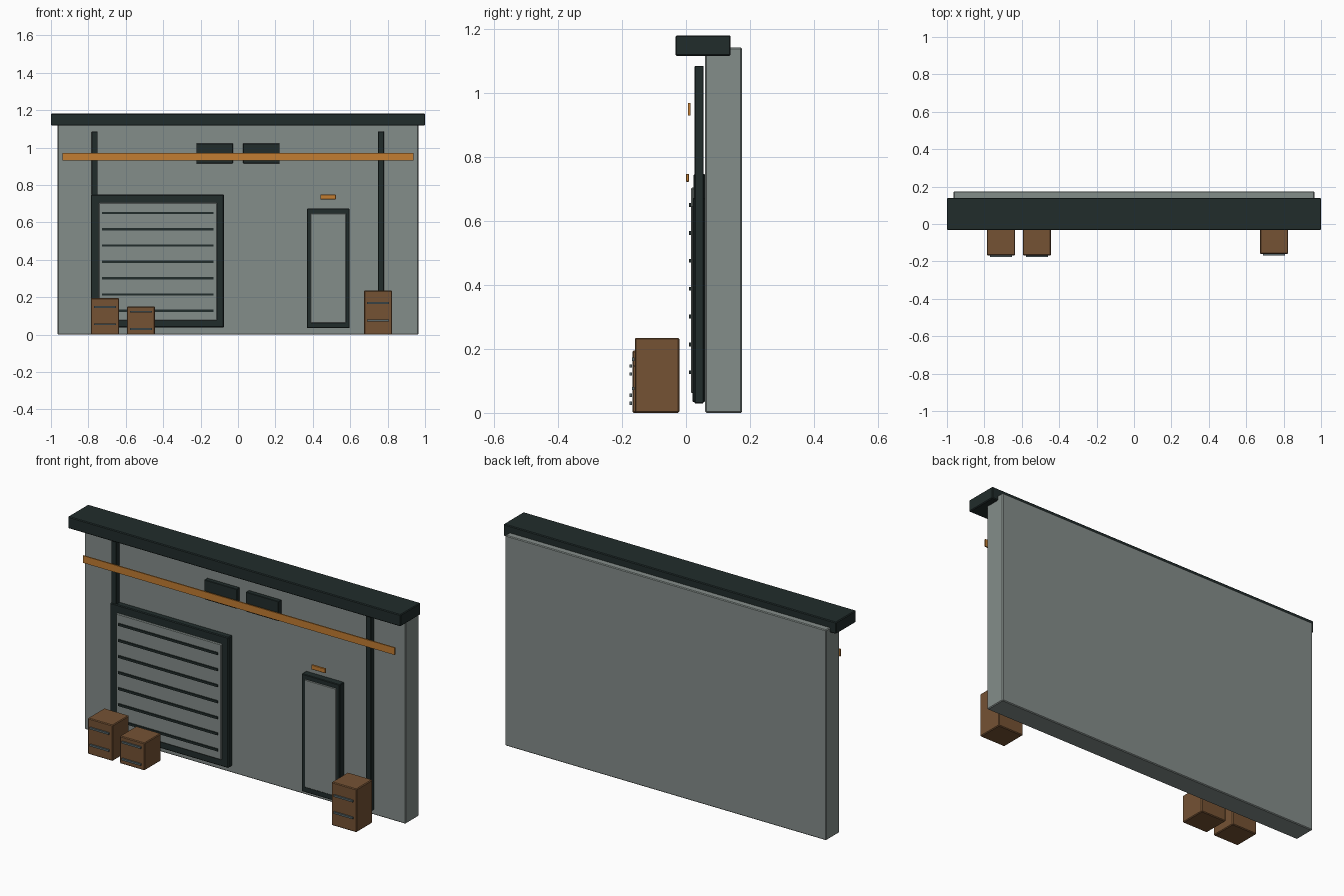
import bpy

if "Cube" in bpy.data.objects:
    bpy.data.objects.remove(bpy.data.objects["Cube"])


def material(name, r, g, b):
    m = bpy.data.materials.new(name)
    m.diffuse_color = (r, g, b, 1)
    m.use_nodes = True
    m.node_tree.nodes["Principled BSDF"].inputs["Base Color"].default_value = m.diffuse_color
    return m


WALL = material("concrete grey", 0.231, 0.266, 0.254)
DARK = material("dark slate", 0.0152, 0.0255, 0.0245)
ORANGE = material("safety orange", 0.54, 0.205, 0.032)
WOOD = material("crate brown", 0.178, 0.085, 0.034)
STRAP = material("strap grey", 0.10, 0.14, 0.15)


def box(name, x, y, z, mat, bevel=0.0):
    """Box from (min, max) pairs on each axis, with optional small chamfer."""
    bpy.ops.mesh.primitive_cube_add(size=1, location=[(a + b) / 2 for a, b in (x, y, z)])
    ob = bpy.context.object
    ob.name = name
    ob.scale = [b - a for a, b in (x, y, z)]
    bpy.ops.object.transform_apply(location=False, rotation=False, scale=True)
    ob.data.materials.append(mat)
    if bevel:
        mod = ob.modifiers.new("edge_bevel", 'BEVEL')
        mod.width = bevel
        mod.segments = 1
    return ob


# Wall and roof cap
box("wall", (-0.965, 0.965), (0.06, 0.175), (0, 1.143), WALL, 0.004)
box("roof_cap", (-1, 1), (-0.033, 0.14), (1.117, 1.181), DARK, 0.004)

# Vertical downpipes
for side, cx in (("left", -0.766), ("right", 0.764)):
    box(f"{side}_downpipe", (cx - 0.016, cx + 0.016), (0.027, 0.055), (0.03, 1.086), DARK, 0.002)

# Wall vents
for side, cx in (("left", -0.125), ("right", 0.125)):
    box(f"{side}_vent", (cx - 0.098, cx + 0.098), (0.029, 0.055), (0.915, 1.022), DARK, 0.002)

# Orange stripe and lamp over the side door
box("orange_stripe", (-0.937, 0.937), (0.007, 0.014), (0.931, 0.970), ORANGE)
box("door_lamp", (0.440, 0.524), (0.0, 0.010), (0.723, 0.748), ORANGE, 0.002)

# Roller door: frame, panel and slat lines
box("roller_door_frame", (-0.787, -0.075), (0.024, 0.06), (0.038, 0.748), DARK, 0.004)
box("roller_door_panel", (-0.745, -0.112), (0.016, 0.035), (0.075, 0.705), WALL, 0.004)
for i in range(7):
    z = 0.127 + i * 0.0872
    box(f"roller_door_slat_{i + 1}", (-0.728, -0.130), (0.009, 0.016), (z - 0.006, z + 0.006), DARK)

# Side door
box("side_door_frame", (0.368, 0.597), (0.020, 0.06), (0.034, 0.673), DARK, 0.003)
box("side_door_panel", (0.388, 0.578), (0.016, 0.03), (0.062, 0.648), WALL, 0.003)


# Crates with two straps each
def crate(name, cx, front, back, height, low, high):
    box(name, (cx - 0.075, cx + 0.075), (front, back), (0, height), WOOD, 0.004)
    for label, z in (("lower", low), ("upper", high)):
        box(f"{name}_{label}_strap", (cx - 0.058, cx + 0.058), (front - 0.009, front - 0.001),
            (z - 0.005, z + 0.005), STRAP)


crate("left_crate", -0.711, -0.168, -0.026, 0.195, 0.055, 0.147)
crate("short_crate", -0.519, -0.168, -0.026, 0.149, 0.030, 0.122)
crate("right_crate", 0.749, -0.160, -0.021, 0.235, 0.076, 0.168)
